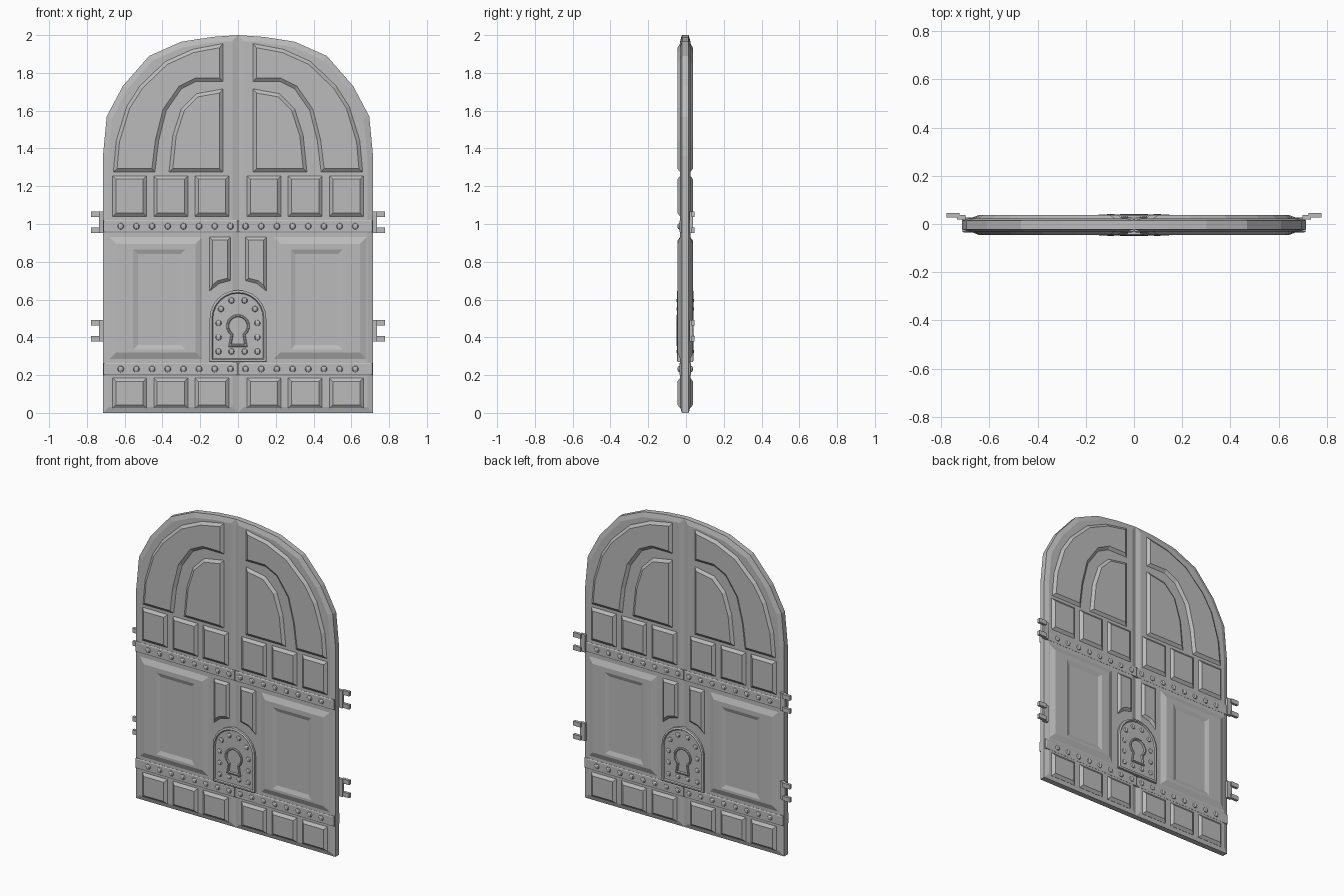
import bpy, bmesh, math
from mathutils import Vector, Matrix

if "Cube" in bpy.data.objects:
    bpy.data.objects.remove(bpy.data.objects["Cube"])

GREY = (0.5, 0.5, 0.5, 1)
mat = bpy.data.materials.new("weathered_grey")
mat.use_nodes = True
mat.diffuse_color = GREY
mat.node_tree.nodes["Principled BSDF"].inputs["Base Color"].default_value = GREY

CENTRE_Y = -0.004   # middle plane of the door
FRAME = -0.027      # frame surface, front side
PANEL = -0.041      # raised panel surface


def finish(name, bm, mirror_x=True, mirror_y=True):
    mesh = bpy.data.meshes.new(name)
    bm.to_mesh(mesh)
    bm.free()
    mesh.materials.append(mat)
    ob = bpy.data.objects.new(name, mesh)
    bpy.context.collection.objects.link(ob)
    ob.location.y = CENTRE_Y
    if mirror_x or mirror_y:
        mod = ob.modifiers.new("mirror", "MIRROR")
        mod.use_axis = (mirror_x, mirror_y, False)
        mod.merge_threshold = 0.0005
    return ob


def rect(x0, x1, z0, z1):
    return [(x0, z0), (x1, z0), (x1, z1), (x0, z1)]


def both_sides(half):
    return half + [(-x, z) for x, z in reversed(half) if x > 0]


def inset(poly, d):
    """Offset a counter-clockwise outline inward with mitred corners."""
    pts = [Vector(p) for p in poly]
    out = []
    for i, p in enumerate(pts):
        a = (p - pts[i - 1]).normalized()
        b = (pts[(i + 1) % len(pts)] - p).normalized()
        n1, n2 = Vector((-a.y, a.x)), Vector((-b.y, b.x))
        out.append(tuple(p + (n1 + n2) * d / (1 + n1.dot(n2))))
    return out


def loft(bm, layers):
    """Join outlines at successive depths and cap the outermost one."""
    rings = [[bm.verts.new((x, y, z)) for x, z in poly] for poly, y in layers]
    for a, b in zip(rings, rings[1:]):
        n = len(a)
        for i in range(n):
            j = (i + 1) % n
            bm.faces.new((a[i], a[j], b[j], b[i]))
    bm.faces.new(rings[-1])


def part(name, layers, mirror_x=True):
    bm = bmesh.new()
    loft(bm, layers)
    return finish(name, bm, mirror_x)


def raised(poly, bevel):
    return [(poly, -0.02), (poly, FRAME), (inset(poly, bevel), PANEL)]


def rivets(name, spots, y, radius):
    bm = bmesh.new()
    for x, z in spots:
        m = Matrix.Translation((x, y, z)) @ Matrix.Diagonal((1, 0.6, 1, 1))
        bmesh.ops.create_uvsphere(bm, u_segments=8, v_segments=6, radius=radius, matrix=m)
    return finish(name, bm)


# Door leaves with chamfered rim and centre seam
leaf = [(0, 0), (.715, 0), (.715, 1.36), (.695, 1.57), (.61, 1.73),
        (.47, 1.89), (.30, 1.965), (.14, 1.99), (0, 2)]
part("door_leaves", [(leaf, 0), (leaf, -0.018), (inset(leaf, .03), FRAME)])

# Arched upper panels
outer_arch = [(.44, 1.275), (.66, 1.275), (.645, 1.44), (.59, 1.62), (.52, 1.73),
              (.385, 1.86), (.24, 1.925), (.08, 1.955), (.08, 1.755),
              (.22, 1.755), (.30, 1.715), (.38, 1.6), (.42, 1.44)]
inner_arch = [(.08, 1.275), (.365, 1.275), (.345, 1.47), (.30, 1.61),
              (.22, 1.69), (.08, 1.715)]
part("outer_arch_panels", raised(outer_arch, .018))
part("inner_arch_panels", raised(inner_arch, .018))

# Rows of small square panels
for name, z0, z1 in (("upper_square_panels", 1.04, 1.255), ("lower_square_panels", .025, .185)):
    bm = bmesh.new()
    for i in range(3):
        x = .048 + .218 * i
        loft(bm, raised(rect(x, x + .18, z0, z1), .018))
    finish(name, bm)

# Large middle panels with a sunken field
big = rect(.19, .68, .285, .93)
part("large_panels", raised(big, .035) + [
    (rect(.28, .555, .335, .865), PANEL), (rect(.305, .53, .36, .84), -0.032)])

# Narrow panels above the lock
part("narrow_panels", raised([(.04, .70), (.10, .685), (.15, .645), (.15, .93), (.04, .93)], .016))

# Riveted straps
for name, z in (("upper_strap", .988), ("lower_strap", .232)):
    r = rect(.002, .712, z - .033, z + .033)
    part(name, [(r, -0.01), (r, -0.028), (inset(r, .006), -0.031)])
    rivets(name + "_rivets", [(.04 + .083 * i, z) for i in range(8)], -0.031, .017)

# Lock plate with raised rim
arc = [(.15 * math.cos(t * math.pi / 12), .50 + .15 * math.sin(t * math.pi / 12)) for t in range(7)]
arc[-1] = (0, .65)
plate = both_sides([(.15, .27)] + arc)
part("lock_plate", [(plate, -0.02), (plate, -0.04), (inset(plate, .006), -0.044),
                    (inset(plate, .012), -0.044), (inset(plate, .017), -0.037)], False)

# Keyhole surround
bow = [(.062 * math.cos(math.radians(a)), .46 + .062 * math.sin(math.radians(a)))
       for a in range(-50, 91, 20)]
bow[-1] = (0, .522)
key = both_sides([(.05, .35)] + bow)
part("keyhole", [(key, -0.03), (key, -0.042), (inset(key, .004), -0.045),
                 (inset(key, .010), -0.045), (inset(key, .014), -0.0375)], False)
rivets("lock_rivets", [(.035, .595), (.09, .55), (.103, .475), (.103, .40),
                       (.103, .325), (.035, .325)], -0.037, .016)

# Hinge brackets: a strap with two prongs
bm = bmesh.new()
for z in (1.01, .435):
    for x0, x1, z0, z1, y in ((.70, .735, -.057, .057, .032),
                              (.725, .778, .028, .057, .041),
                              (.725, .778, -.057, -.028, .041)):
        m = Matrix.Translation(((x0 + x1) / 2, y, z + (z0 + z1) / 2))
        m = m @ Matrix.Diagonal((x1 - x0, .018, z1 - z0, 1))
        bmesh.ops.create_cube(bm, size=1, matrix=m)
finish("hinge_brackets", bm, True, False)
